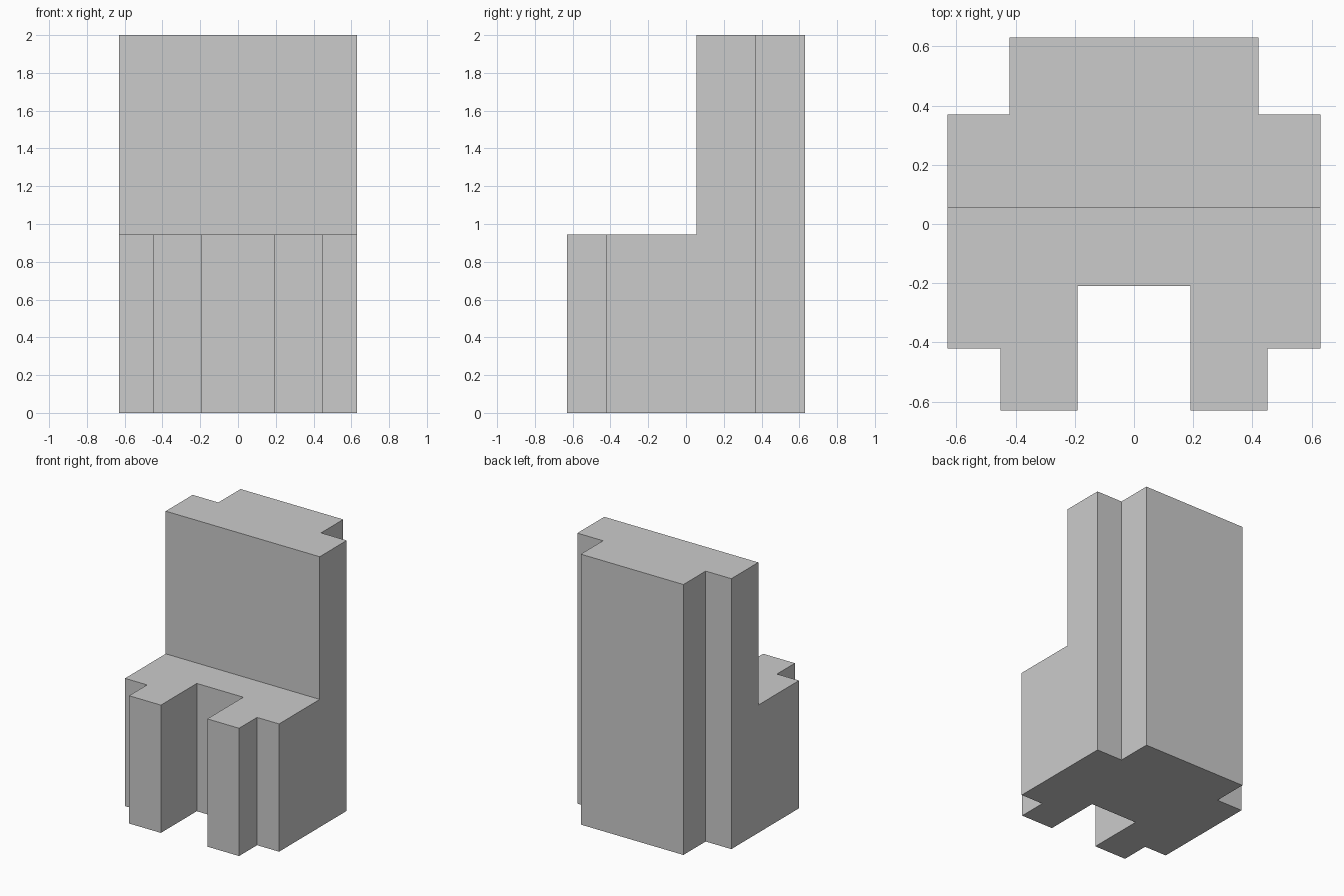
import bpy, bmesh
from math import radians

if "Cube" in bpy.data.objects:
    bpy.data.objects.remove(bpy.data.objects["Cube"])

SEAT_Z, TOP_Z, BACK_Y = 0.945, 2.0, 0.055

# Left halves of the seat and backrest outlines (x, y), mirrored below
seat_half = [(-.63, BACK_Y), (-.63, -.42), (-.45, -.42),
             (-.45, -.63), (-.19, -.63), (-.19, -.21)]
back_half = [(-.42, .63), (-.42, .37), (-.63, .37), (-.63, BACK_Y)]


def mirrored(half):
    return half + [(-x, y) for x, y in reversed(half)]


def extrude_up(bm, faces, height):
    geom = bmesh.ops.extrude_face_region(bm, geom=faces)["geom"]
    verts = [g for g in geom if isinstance(g, bmesh.types.BMVert)]
    bmesh.ops.translate(bm, verts=verts, vec=(0, 0, height))
    return [g for g in geom if isinstance(g, bmesh.types.BMFace)]


bm = bmesh.new()
# Notched footprint, split at the backrest front
for outline in (mirrored(seat_half), mirrored(back_half)):
    bm.faces.new([bm.verts.new((x, y, 0)) for x, y in outline])
bmesh.ops.remove_doubles(bm, verts=bm.verts, dist=1e-4)
bmesh.ops.recalc_face_normals(bm, faces=bm.faces)

# Raise the whole base to seat height, then the backrest to full height
tops = extrude_up(bm, list(bm.faces), SEAT_Z)
back = [f for f in tops if f.calc_center_median().y > BACK_Y]
extrude_up(bm, back, TOP_Z - SEAT_Z)

# Merge coplanar pieces into clean flat faces
bmesh.ops.dissolve_limit(bm, angle_limit=radians(1), verts=bm.verts, edges=bm.edges)
bmesh.ops.recalc_face_normals(bm, faces=bm.faces)

mesh = bpy.data.meshes.new("stepped_chair_block")
bm.to_mesh(mesh)
bm.free()
bpy.context.collection.objects.link(bpy.data.objects.new("stepped_chair_block", mesh))
